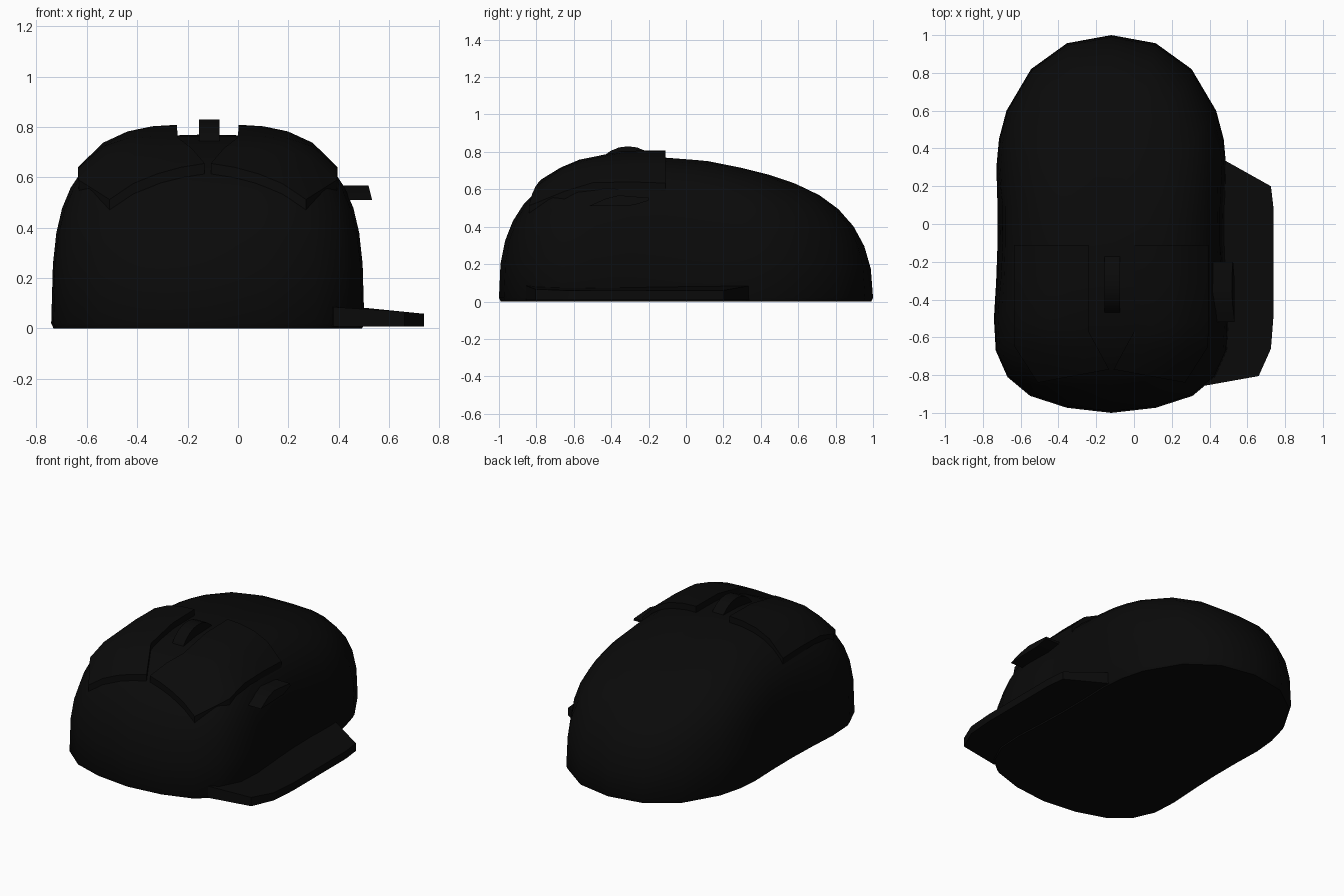
import bpy, bmesh, math
from mathutils import Vector
from mathutils.bvhtree import BVHTree

if "Cube" in bpy.data.objects:
    bpy.data.objects.remove(bpy.data.objects["Cube"])

CX, CY = -0.12, -0.12      # crown of the shell
black = bpy.data.materials.new("black_plastic")
black.diffuse_color = (0.003, 0.003, 0.003, 1)
black.use_nodes = True
black.node_tree.nodes["Principled BSDF"].inputs["Base Color"].default_value = black.diffuse_color


def finish(bm, name, angle=35):
    bmesh.ops.recalc_face_normals(bm, faces=bm.faces)
    me = bpy.data.meshes.new(name)
    bm.to_mesh(me)
    ob = bpy.data.objects.new(name, me)
    bpy.context.collection.objects.link(ob)
    me.materials.append(black)
    bpy.ops.object.select_all(action='DESELECT')
    ob.select_set(True)
    bpy.context.view_layer.objects.active = ob
    bpy.ops.object.shade_smooth_by_angle(angle=math.radians(angle))
    return ob


def bridge(bm, a, b):
    n = len(a)
    for i in range(n):
        bm.faces.new((a[i], a[(i + 1) % n], b[(i + 1) % n], b[i]))


def prism(name, lower, upper):
    bm = bmesh.new()
    a = [bm.verts.new(p) for p in lower]
    b = [bm.verts.new(p) for p in upper]
    bridge(bm, a, b)
    bm.faces.new(a)
    bm.faces.new(b)
    return finish(bm, name, 25)


# Shell: plan outline shrunk towards the crown along superellipse profiles
half = [(0, 1), (.235, .957), (.425, .82), (.555, .6), (.595, .45), (.61, .3),
        (.606, .1), (.606, -.1), (.612, -.3), (.622, -.5), (.612, -.67),
        (.55, -.81), (.43, -.91), (.235, -.973), (0, -1)]
outline = half + [(-x, y) for x, y in half[-2:0:-1]]


def bump(t):
    return max(0, 1 - t * t) ** 2


def shell_point(x, y, a):
    dx, dy = x / .62, y - CY
    dy /= 1.12 if dy > 0 else .88
    w = dx * dx / (dx * dx + dy * dy)
    n = 3.3 * w + (2.35 if dy > 0 else 2.62) * (1 - w)
    s, h = math.sin(a) ** (2 / n), max(0, math.cos(a)) ** (2 / n)
    z = .02 + .75 * h
    px = x * s
    py = CY + (y - CY) * s
    # shallow finger grips on the flanks, gentle fall of the back
    px -= math.copysign(.022, x) * bump((y + .05) / .55) * bump((z - .25) / .3) * min(1, abs(dx))
    z -= .03 * bump((py - .42) / .52) * h
    return Vector((CX + px, py, z))


bm = bmesh.new()
rings = []
for k in range(1, 11):
    a = math.pi / 2 * k / 10
    rings.append([bm.verts.new(shell_point(x, y, a)) for x, y in outline])
base = [bm.verts.new((CX + (v.co.x - CX) * .985, v.co.y * .99, 0)) for v in rings[-1]]
rings.append(base)
for a, b in zip(rings, rings[1:]):
    bridge(bm, a, b)
bm.faces.new(base)
crown = bm.verts.new((CX, CY, .77))
for i in range(len(outline)):
    bm.faces.new((crown, rings[0][i], rings[0][(i + 1) % len(outline)]))
bmesh.ops.recalc_face_normals(bm, faces=bm.faces)
tree = BVHTree.FromBMesh(bm)
finish(bm, "shell", 40)


def shell_height(x, y):
    hit = tree.ray_cast(Vector((x, y, 2)), Vector((0, 0, -1)))[0]
    return hit.z if hit else .5


# Main buttons: raised plates following the shell, mirrored about the crown
inner = [(.122, -.11), (.122, -.34), (.12, -.57), (.065, -.67), (.012, -.77)]
outer = [(.515, -.11), (.515, -.3), (.515, -.5), (.512, -.65), (.39, -.84)]
COLS = 5
for side, name in ((-1, "left_button"), (1, "right_button")):
    bm = bmesh.new()
    grid = []
    for (x0, y0), (x1, y1) in zip(inner, outer):
        row = []
        for j in range(COLS):
            t = j / (COLS - 1)
            x, y = CX + side * (x0 + (x1 - x0) * t), y0 + (y1 - y0) * t
            z = shell_height(x, y)
            row.append((bm.verts.new((x, y, z + .042)), bm.verts.new((x, y, z - .03))))
        grid.append(row)
    for r0, r1 in zip(grid, grid[1:]):
        for j in range(COLS - 1):
            for k in (0, 1):
                bm.faces.new((r0[j][k], r0[j + 1][k], r1[j + 1][k], r1[j][k]))
    rim = (grid[0] + [r[-1] for r in grid[1:]] + grid[-1][-2::-1]
           + [r[0] for r in grid[-2:0:-1]])
    bridge(bm, [p[0] for p in rim], [p[1] for p in rim])
    finish(bm, name, 30)

# Scroll wheel
circle = [(-.31 + .19 * math.cos(i * math.pi / 12), .64 + .19 * math.sin(i * math.pi / 12))
          for i in range(24)]
prism("scroll_wheel", [(-.155, y, z) for y, z in circle], [(-.073, y, z) for y, z in circle])

# Thumb button on the right flank
thumb = [(-.52, .51), (-.43, .55), (-.36, .568), (-.2, .555), (-.2, .54), (-.28, .515)]
prism("side_button", [(.36, y, z) for y, z in thumb],
      [(.66 - .25 * z, y, z) for y, z in thumb])

# Thumb rest: flat wing, thinner at its outer edge
wing = [(.3, .34), (.475, .34), (.725, .2), (.739, .08), (.739, -.48), (.725, -.66),
        (.66, -.805), (.38, -.855), (.3, -.8)]
prism("thumb_rest", [(x, y, .008) for x, y in wing],
      [(x, y, .085 - .1 * max(0, x - .47)) for x, y in wing])
